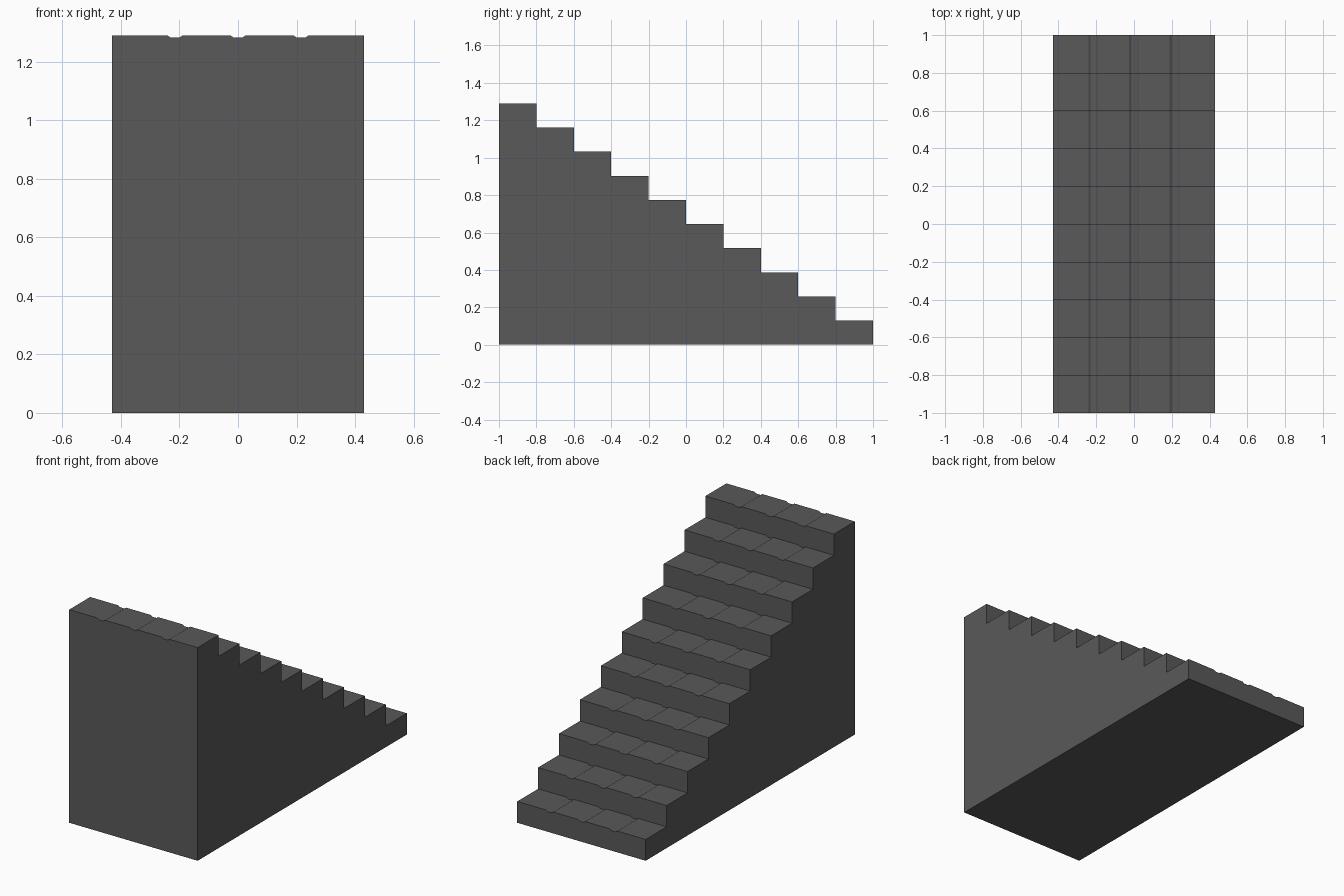
import bpy, bmesh

if "Cube" in bpy.data.objects:
    bpy.data.objects.remove(bpy.data.objects["Cube"])

STEPS, RUN, RISE, HALF_W = 10, 0.2, 0.129, 0.43

stone = bpy.data.materials.new("dark grey stone")
stone.diffuse_color = (0.1, 0.1, 0.1, 1)
stone.use_nodes = True
stone.node_tree.nodes["Principled BSDF"].inputs["Base Color"].default_value = stone.diffuse_color

# Tread cross-section: flat slab with three shallow chamfered grooves
profile = [(-HALF_W, 0)]
for c in (-0.215, 0, 0.215):
    profile += [(c - 0.026, 0), (c - 0.014, -0.008), (c + 0.014, -0.008), (c + 0.026, 0)]
profile.append((HALF_W, 0))

bm = bmesh.new()


def row(y, z, grooved=True):
    return [bm.verts.new((x, y, z + (dz if grooved else 0))) for x, dz in profile]


# Rows run from the back foot, up over every tread, and down to the ground
rows = [row(-1, 0, False)]
for i in range(STEPS):
    z = RISE * (STEPS - i)
    rows.append(row(-1 + RUN * i, z))
    rows.append(row(-1 + RUN * (i + 1), z))
rows.append(row(1, 0, False))

# Tall end, treads, risers and underside
for a, b in zip(rows, rows[1:] + rows[:1]):
    for k in range(len(profile) - 1):
        bm.faces.new((a[k], a[k + 1], b[k + 1], b[k]))

# Stepped side walls
bm.faces.new([r[0] for r in rows])
bm.faces.new([r[-1] for r in reversed(rows)])

# Each riser shares its foot with the tread below
bmesh.ops.recalc_face_normals(bm, faces=bm.faces)

mesh = bpy.data.meshes.new("staircase")
bm.to_mesh(mesh)
bm.free()
mesh.materials.append(stone)
bpy.context.collection.objects.link(bpy.data.objects.new("staircase", mesh))
